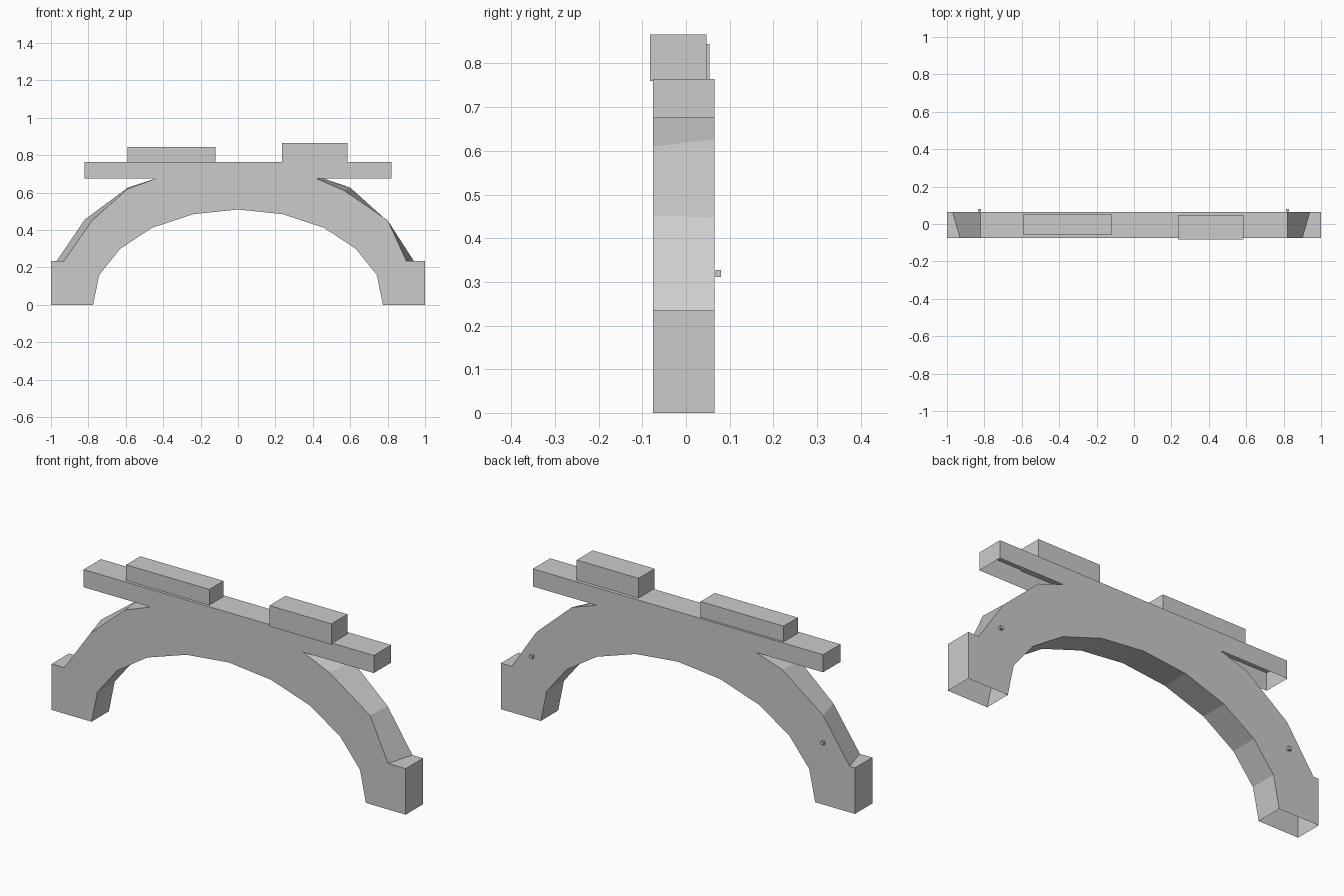
import bpy
import bmesh

if "Cube" in bpy.data.objects:
    bpy.data.objects.remove(bpy.data.objects["Cube"], do_unlink=True)

FRONT_Y, BACK_Y = -0.075, 0.065

grey = bpy.data.materials.new("plain_grey")
grey.use_nodes = True
colour = (0.6, 0.6, 0.6, 1)
grey.diffuse_color = colour
grey.node_tree.nodes["Principled BSDF"].inputs["Base Color"].default_value = colour


def finish(name, bm):
    mesh = bpy.data.meshes.new(name)
    bm.to_mesh(mesh)
    bm.free()
    mesh.materials.append(grey)
    obj = bpy.data.objects.new(name, mesh)
    bpy.context.collection.objects.link(obj)
    return obj


def box(name, x, y, z):
    bm = bmesh.new()
    bmesh.ops.create_cube(bm, size=1)
    for v in bm.verts:
        v.co = [r[0] + (c + 0.5) * (r[1] - r[0]) for c, r in zip(v.co, (x, y, z))]
    return finish(name, bm)


# Arch outline: inner curve, feet, outer shoulders and the beam on top
inner = [(0.775, 0), (0.742, 0.16), (0.63, 0.30), (0.46, 0.412), (0.24, 0.485)]
foot = [(1, 0), (1, 0.235)]
beam = [(0.82, 0.675), (0.82, 0.765)]
right_front = [(0.90, 0.235), (0.80, 0.452), (0.57, 0.61), (0.42, 0.675)]
right_back = [(0.94, 0.235), (0.80, 0.447), (0.60, 0.627), (0.46, 0.675)]
left_front = [(0.93, 0.235), (0.78, 0.452), (0.59, 0.62), (0.44, 0.675)]
left_back = [(0.97, 0.235), (0.82, 0.455), (0.59, 0.627), (0.44, 0.675)]


def flip(points):
    return [(-x, z) for x, z in reversed(points)]


def outline(right, left):
    return (foot + right + beam + flip(beam) + flip(left) + flip(foot)
            + flip(inner)[::-1] + [(0, 0.51)] + inner[::-1])


# Shell of the arch, open under the feet and under the beam overhangs
bm = bmesh.new()
front = [bm.verts.new((x, FRONT_Y, z)) for x, z in outline(right_front, left_front)]
back = [bm.verts.new((x, BACK_Y, z)) for x, z in outline(right_back, left_back)]
bm.faces.new(front)
bm.faces.new(back[::-1])
for i in range(len(front)):
    j = (i + 1) % len(front)
    a, b = front[i].co, front[j].co
    under_foot = a.z == 0 and b.z == 0
    under_beam = abs(a.z - 0.675) < 0.001 and abs(b.z - 0.675) < 0.001
    if not (under_foot or under_beam):
        bm.faces.new((front[j], front[i], back[i], back[j]))
finish("arch_body", bm)

# Raised blocks on the beam
box("low_block", (-0.59, -0.12), (-0.06, 0.054), (0.764, 0.845))
box("tall_block", (0.235, 0.585), (-0.082, 0.047), (0.76, 0.866))

# Small pegs on the back of each leg
for side, x in (("left", 0.82), ("right", -0.825)):
    box(side + "_peg", (x - 0.008, x + 0.008), (0.067, 0.08), (0.311, 0.327))
